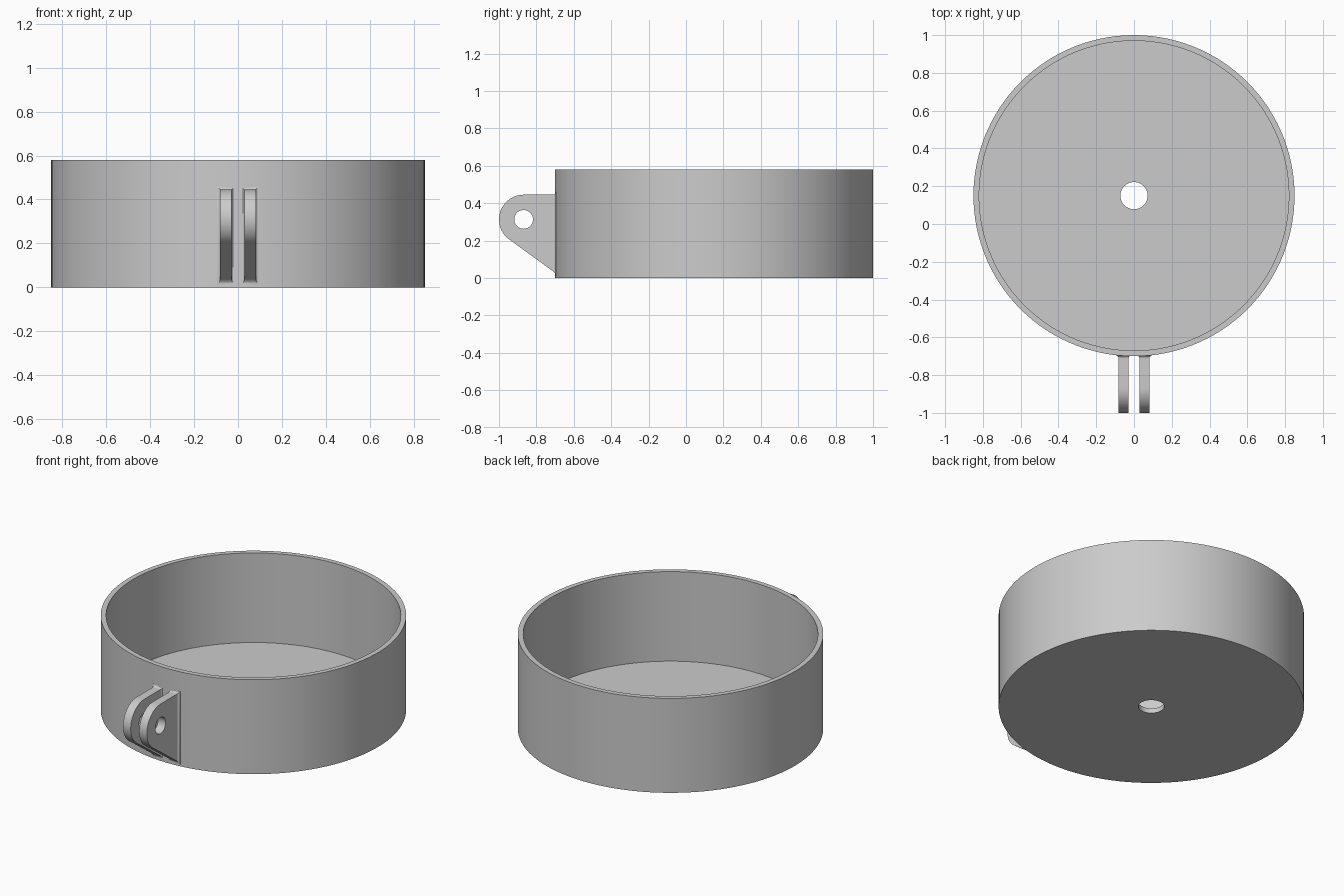
import bpy
import bmesh
from math import sin, cos, pi, radians, tan
from mathutils import Vector

cube = bpy.data.objects.get("Cube")
if cube:
    bpy.data.objects.remove(cube, do_unlink=True)

grey = bpy.data.materials.new("light grey")
grey.use_nodes = True
grey.diffuse_color = (0.6, 0.6, 0.6, 1)
grey.node_tree.nodes["Principled BSDF"].inputs["Base Color"].default_value = (0.6, 0.6, 0.6, 1)


def finish(bm, name):
    """Turn a bmesh into a smooth object with sharp edges kept."""
    bmesh.ops.remove_doubles(bm, verts=bm.verts, dist=1e-5)
    bmesh.ops.recalc_face_normals(bm, faces=bm.faces)
    mesh = bpy.data.meshes.new(name)
    bm.to_mesh(mesh)
    bm.free()
    mesh.materials.append(grey)
    obj = bpy.data.objects.new(name, mesh)
    bpy.context.collection.objects.link(obj)
    bpy.ops.object.select_all(action='DESELECT')
    obj.select_set(True)
    bpy.context.view_layer.objects.active = obj
    bpy.ops.object.shade_smooth_by_angle(angle=radians(30))


def loop(bm, points):
    """Add a closed loop of vertices and edges."""
    verts = [bm.verts.new(p) for p in points]
    return verts, [bm.edges.new((a, b)) for a, b in zip(verts, verts[1:] + verts[:1])]


# Open cup: closed wall-and-floor section spun around the axis, with a drain hole
CENTRE_Y, RADIUS, INNER, HEIGHT, FLOOR, HOLE = 0.15, 0.85, 0.82, 0.58, 0.03, 0.072
bm = bmesh.new()
section = [(HOLE, 0), (RADIUS, 0), (RADIUS, HEIGHT), (INNER, HEIGHT), (INNER, FLOOR), (HOLE, FLOOR)]
verts, edges = loop(bm, [(r, 0, z) for r, z in section])
bmesh.ops.spin(bm, geom=verts + edges, cent=(0, 0, 0), axis=(0, 0, 1),
               angle=2 * pi, steps=120, use_merge=True)
bmesh.ops.translate(bm, verts=bm.verts, vec=(0, CENTRE_Y, 0))
finish(bm, "cup")

# Shared lug dimensions: round nose, flat top, sloping underside
NOSE_Y, NOSE_Z, NOSE_R, PIN_R = -0.868, 0.313, 0.132, 0.05
WALL_Y, ROOT_Y, HALF, FILLET = -0.697, -0.685, 0.026, 0.014
SLOPE = radians(36)


def underside(y):
    return NOSE_Z - NOSE_R / cos(SLOPE) - (y - NOSE_Y) * tan(SLOPE)


def arc(radius, start, end, count):
    angles = [start + (end - start) * i / count for i in range(count + 1)]
    return [(NOSE_Y + radius * cos(a), NOSE_Z + radius * sin(a)) for a in angles]


def make_lug(name, x):
    # Pierced plate
    bm = bmesh.new()
    outline = arc(NOSE_R, pi / 2, 1.5 * pi - SLOPE, 32)
    outline += [(ROOT_Y, underside(ROOT_Y)), (ROOT_Y, NOSE_Z + NOSE_R)]
    pin_hole = arc(PIN_R, 0, 2 * pi, 40)[:-1]
    edges = []
    for points in (outline, pin_hole):
        edges += loop(bm, [(x - HALF, y, z) for y, z in points])[1]
    bmesh.ops.triangle_fill(bm, use_beauty=True, edges=edges)
    grown = bmesh.ops.extrude_face_region(bm, geom=bm.faces[:])["geom"]
    bmesh.ops.translate(bm, vec=(2 * HALF, 0, 0),
                        verts=[v for v in grown if isinstance(v, bmesh.types.BMVert)])
    finish(bm, name)

    # Flared fillet where the plate meets the cup wall
    bm = bmesh.new()
    rings = []
    for i in range(7):
        turn = pi / 2 * i / 6
        flare = FILLET * (1 - cos(turn))
        y = WALL_Y - FILLET * (1 - sin(turn))
        w, low, high = HALF + flare, underside(y) - flare, NOSE_Z + NOSE_R + flare
        rings.append([bm.verts.new(p) for p in
                      ((x - w, y, low), (x + w, y, low), (x + w, y, high), (x - w, y, high))])
    # Tuck the last ring into the wall
    rings.append([bm.verts.new(v.co + Vector((0, 0.01, 0))) for v in rings[-1]])
    for a, b in zip(rings, rings[1:]):
        for i in range(4):
            j = (i + 1) % 4
            bm.faces.new((a[i], a[j], b[j], b[i]))
    bm.faces.new(rings[-1])
    bm.faces.new(rings[0])
    finish(bm, name + "_fillet")


for side, sign in (("left", 1), ("right", -1)):
    make_lug(side + "_lug", sign * 0.055)
